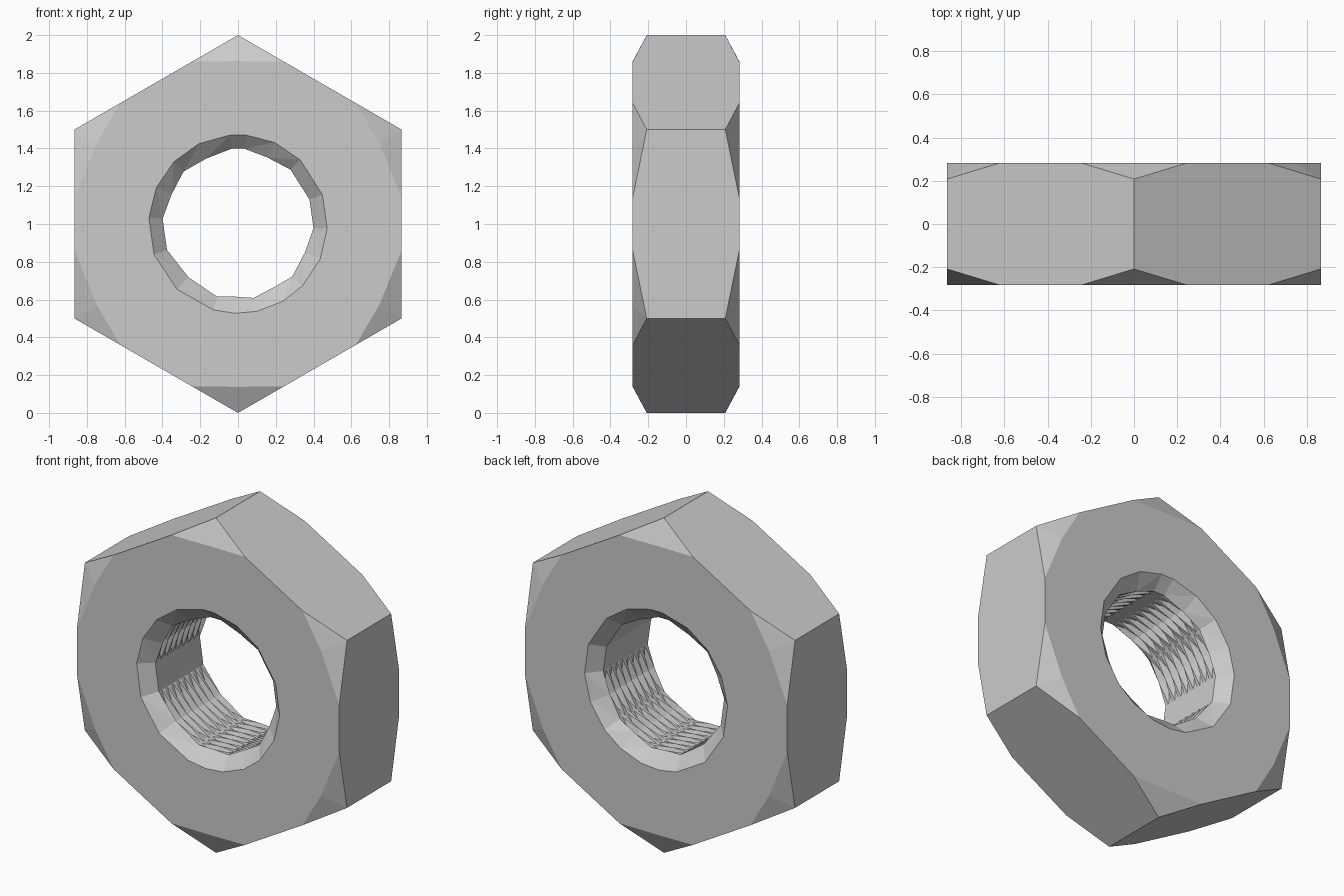
import bpy, bmesh
from math import sin, cos, radians
from mathutils import Vector

if "Cube" in bpy.data.objects:
    bpy.data.objects.remove(bpy.data.objects["Cube"])

HALF = 0.282      # half thickness
EDGE_Y = 0.208    # where the corner chamfers start
bm = bmesh.new()


def polar(r, deg, y):
    a = radians(deg)
    return Vector((r * cos(a), y, 1 + r * sin(a)))


def add_loop(points):
    return [bm.verts.new(p) for p in points]


def ring_edges(loop):
    n = len(loop)
    return [bm.edges.get((loop[i], loop[(i + 1) % n])) for i in range(n)]


# Hexagon with chamfered corners
hex_sides = {}
rims = {}
for s in (-1, 1):
    base = [polar(1, 90 + 60 * i, 0) for i in range(6)]
    corners = add_loop([polar(1, 90 + 60 * i, s * EDGE_Y) for i in range(6)])
    mids = add_loop([polar(0.862, 90 + 60 * i, s * HALF) for i in range(6)])
    cuts = []
    for i in range(6):
        a, b = base[i], base[(i + 1) % 6]
        d = 0.36 if abs(a.x - b.x) < 0.01 else 0.28
        off = Vector((0, s * HALF, 0))
        cuts.append(add_loop([a.lerp(b, d) + off, b.lerp(a, d) + off]))
    rim = []
    for i in range(6):
        before, after = cuts[i - 1][1], cuts[i][0]
        bm.faces.new((corners[i], before, mids[i]))
        bm.faces.new((corners[i], mids[i], after))
        rim += [mids[i], cuts[i][0], cuts[i][1]]
        hex_sides[s, i] = [corners[i], *cuts[i], corners[(i + 1) % 6]]
    rims[s] = rim
for i in range(6):
    bm.faces.new(hex_sides[-1, i] + hex_sides[1, i][::-1])

# Bore columns: plain facets, with worn thread teeth fanning between them
plain = [-3, 19, 46, 85, 95, 136, 176, 200, 254, 282, 316]
toothed = [66, 116, 156, 227, 268, 300, 337]
columns = sorted([(a, False) for a in plain] + [(a, True) for a in toothed])
ROWS = 17


def bore_point(deg, is_tooth, k):
    y = -0.21 + 0.42 * k / (ROWS - 1)
    if not is_tooth:
        return polar(0.40, deg, y)
    return polar(0.445 if k % 2 else 0.385, deg, y)


loops = [add_loop([polar(0.473, a, -HALF) for a, t in columns])]
loops += [add_loop([bore_point(a, t, k) for a, t in columns]) for k in range(ROWS)]
loops.append(add_loop([polar(0.473, a, HALF) for a, t in columns]))
n = len(columns)
for low, high in zip(loops, loops[1:]):
    for i in range(n):
        j = (i + 1) % n
        bm.faces.new((low[i], low[j], high[j]))
        bm.faces.new((low[i], high[j], high[i]))

# Flat front and back faces around the hole
for s, inner in ((-1, loops[0]), (1, loops[-1])):
    bmesh.ops.triangle_fill(bm, use_beauty=True, normal=(0, s, 0),
                            edges=ring_edges(rims[s]) + ring_edges(inner))

bmesh.ops.recalc_face_normals(bm, faces=bm.faces[:])
mesh = bpy.data.meshes.new("hex_nut")
bm.to_mesh(mesh)
bm.free()
nut = bpy.data.objects.new("hex_nut", mesh)
bpy.context.collection.objects.link(nut)
